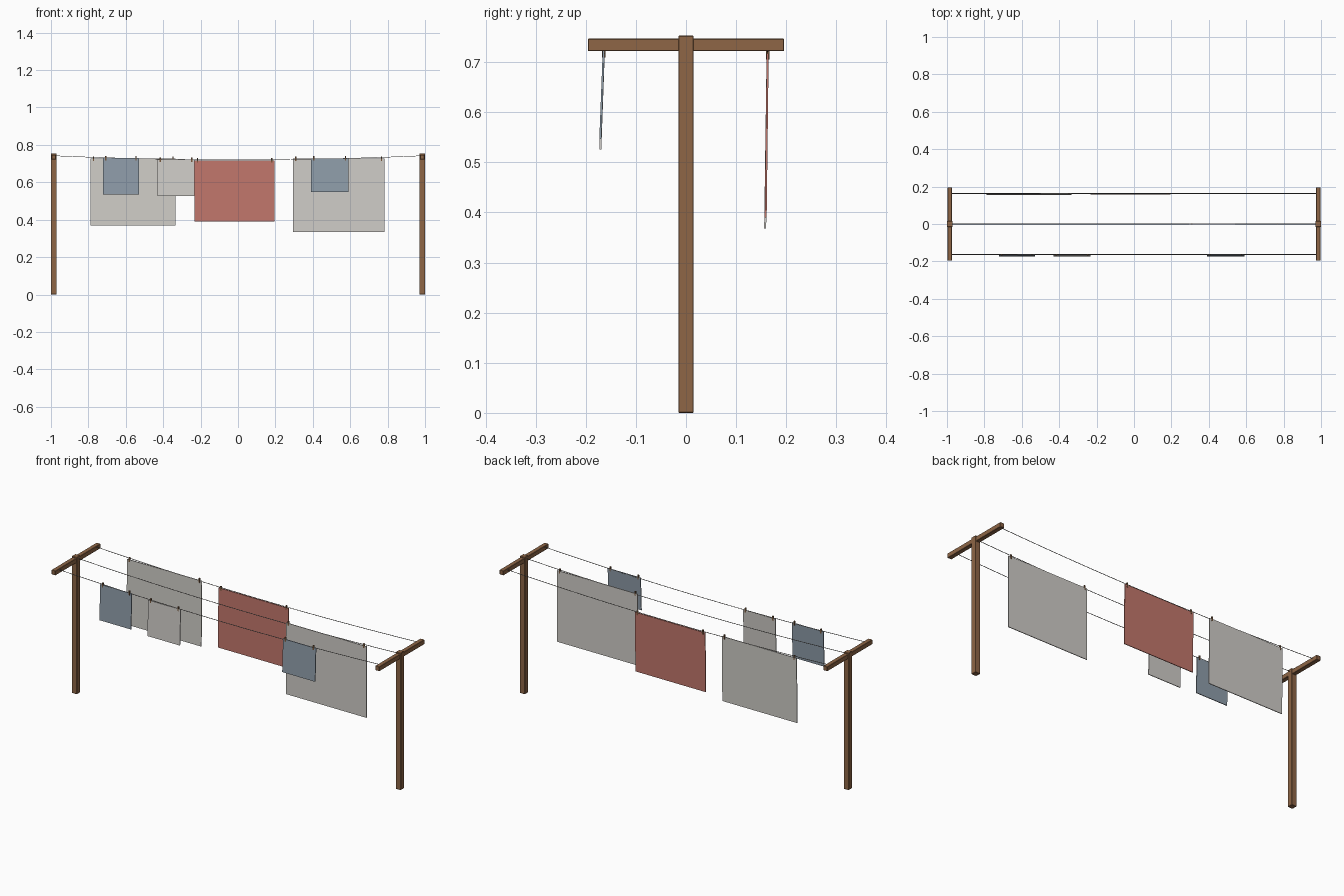
import bpy, bmesh, math
from mathutils import Vector

if "Cube" in bpy.data.objects:
    bpy.data.objects.remove(bpy.data.objects["Cube"])


def srgb(*rgb):
    return [((c / 255 + 0.055) / 1.055) ** 2.4 for c in rgb] + [1.0]


def material(name, *rgb):
    m = bpy.data.materials.new(name)
    m.diffuse_color = srgb(*rgb)
    m.use_nodes = True
    m.node_tree.nodes["Principled BSDF"].inputs["Base Color"].default_value = m.diffuse_color
    return m


WOOD = material("brown wood", 142, 102, 70)
PEG = material("peg wood", 120, 88, 60)
CORD = material("grey cord", 150, 148, 144)
WHITE = material("off white cloth", 208, 205, 200)
RED = material("faded red cloth", 194, 119, 108)
BLUE = material("dusty blue cloth", 143, 157, 170)

POST_X = 0.985
LINE_Y = 0.163


def line_z(x):
    """Height of the sagging cord."""
    return 0.720 + 0.022 * (x / POST_X) ** 2


def box(name, center, size, mat, bevel=0.0):
    bm = bmesh.new()
    bmesh.ops.create_cube(bm, size=1)
    for v in bm.verts:
        v.co = Vector(v.co[i] * size[i] for i in range(3))
    me = bpy.data.meshes.new(name)
    bm.to_mesh(me)
    bm.free()
    me.materials.append(mat)
    ob = bpy.data.objects.new(name, me)
    ob.location = center
    bpy.context.collection.objects.link(ob)
    if bevel:
        mod = ob.modifiers.new("edge", "BEVEL")
        mod.width = bevel
        mod.segments = 1
    return ob


# Two T-shaped posts
for side, x in (("left", -POST_X), ("right", POST_X)):
    box(side + "_post", (x, 0, 0.3765), (0.03, 0.03, 0.753), WOOD, 0.0015)
    box(side + "_crossbar", (x, 0, 0.7345), (0.024, 0.392, 0.025), WOOD, 0.0015)

# Three sagging cords
for name, y in (("front", -LINE_Y), ("middle", 0), ("rear", LINE_Y)):
    cu = bpy.data.curves.new(name + "_cord", "CURVE")
    cu.dimensions = "3D"
    cu.bevel_depth = 0.0015
    cu.bevel_resolution = 1
    sp = cu.splines.new("POLY")
    sp.points.add(16)
    for i, p in enumerate(sp.points):
        x = POST_X * (i / 8 - 1)
        p.co = (x, y, line_z(x), 1)
    cu.materials.append(CORD)
    bpy.context.collection.objects.link(bpy.data.objects.new(name + "_cord", cu))


def cloth(name, x0, x1, top, bottom, y, lean, mat):
    """Thin hanging sheet, its lower edge swung by lean, held by two pegs."""
    ob = box(name, ((x0 + x1) / 2, y, (top + bottom) / 2),
             (x1 - x0, 0.004, top - bottom), mat)
    for v in ob.data.vertices:
        if v.co.z < 0:
            v.co.y += lean
    for side, x in (("left", x0 + 0.015), ("right", x1 - 0.015)):
        box(f"{name}_{side}_peg", (x, y, top), (0.007, 0.007, 0.024), PEG)


# Laundry
cloth("rear_sheet", -0.788, -0.333, 0.726, 0.368, LINE_Y, -0.005, WHITE)
cloth("red_blanket", -0.232, 0.195, 0.717, 0.390, LINE_Y, -0.004, RED)
cloth("middle_sheet", 0.293, 0.782, 0.727, 0.335, 0, 0.0, WHITE)
cloth("left_blue_towel", -0.722, -0.530, 0.729, 0.535, -LINE_Y - 0.001, -0.007, BLUE)
cloth("white_towel", -0.430, -0.233, 0.721, 0.526, -LINE_Y - 0.001, -0.007, WHITE)
cloth("right_blue_towel", 0.390, 0.590, 0.728, 0.547, -LINE_Y - 0.001, -0.007, BLUE)
